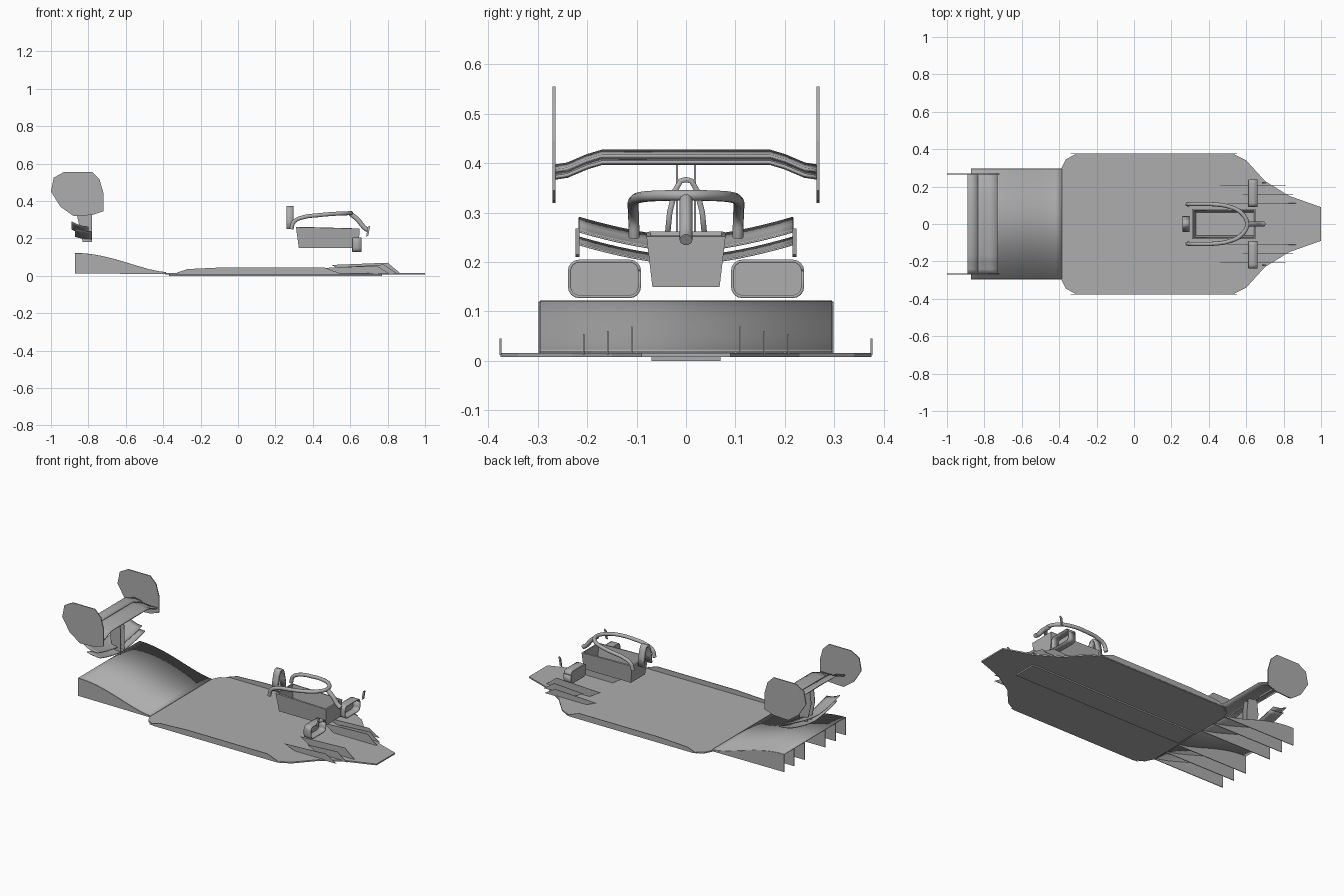
import bpy, bmesh, math
from mathutils import Vector

cube = bpy.data.objects.get("Cube")
if cube:
    bpy.data.objects.remove(cube, do_unlink=True)

grey = bpy.data.materials.new("plain_grey")
grey.use_nodes = True
COLOUR = (0.42, 0.42, 0.42, 1)
grey.diffuse_color = COLOUR
grey.node_tree.nodes["Principled BSDF"].inputs["Base Color"].default_value = COLOUR


def finish(name, bm, smooth=False):
    """Turn a bmesh into a named grey object."""
    bmesh.ops.recalc_face_normals(bm, faces=bm.faces[:])
    me = bpy.data.meshes.new(name)
    bm.to_mesh(me)
    bm.free()
    me.materials.append(grey)
    ob = bpy.data.objects.new(name, me)
    bpy.context.collection.objects.link(ob)
    if smooth:
        bpy.ops.object.select_all(action='DESELECT')
        ob.select_set(True)
        bpy.context.view_layer.objects.active = ob
        bpy.ops.object.shade_smooth_by_angle(angle=math.radians(35))
    return ob


def prism(name, outline, axis, low, high):
    """Extrude an outline along one axis; outline uses the other two in order."""
    bm = bmesh.new()

    def loop(d):
        out = []
        for a, b in outline:
            co = [a, b]
            co.insert(axis, d)
            out.append(bm.verts.new(co))
        return out
    lo, hi = loop(low), loop(high)
    bm.faces.new(lo)
    bm.faces.new(hi)
    n = len(lo)
    for i in range(n):
        j = (i + 1) % n
        bm.faces.new((lo[i], lo[j], hi[j], hi[i]))
    return finish(name, bm)


def sheet(name, rows, thickness, smooth=True):
    """Skin equal-length rows of points and thicken the result."""
    bm = bmesh.new()
    vs = [[bm.verts.new(p) for p in row] for row in rows]
    for a, b in zip(vs, vs[1:]):
        for i in range(len(a) - 1):
            bm.faces.new((a[i], a[i + 1], b[i + 1], b[i]))
    ob = finish(name, bm, smooth)
    mod = ob.modifiers.new("thickness", 'SOLIDIFY')
    mod.thickness = thickness
    mod.offset = 0
    return ob


def tube(name, points, radius, sides=3):
    """Smooth round bar through the points."""
    cu = bpy.data.curves.new(name, 'CURVE')
    cu.dimensions = '3D'
    cu.bevel_depth = radius
    cu.bevel_resolution = sides
    cu.use_fill_caps = True
    cu.resolution_u = 6
    sp = cu.splines.new('BEZIER')
    sp.bezier_points.add(len(points) - 1)
    for bp, p in zip(sp.bezier_points, points):
        bp.co = p
        bp.handle_left_type = bp.handle_right_type = 'AUTO'
    cu.materials.append(grey)
    ob = bpy.data.objects.new(name, cu)
    bpy.context.collection.objects.link(ob)


def rounded(w, h, r, cx, cz, steps=4):
    """Rounded rectangle outline."""
    pts = []
    for k, (sx, sz) in enumerate(((1, 1), (-1, 1), (-1, -1), (1, -1))):
        for i in range(steps + 1):
            t = math.radians(90 * (k + i / steps))
            pts.append((cx + sx * (w / 2 - r) + r * math.cos(t),
                        cz + sz * (h / 2 - r) + r * math.sin(t)))
    return pts


SIDES = (("left", 1), ("right", -1))

# Floor pan and plank
half = [(1, .09), (.83, .15), (.7, .23), (.6, .34), (.53, .375), (-.31, .375),
        (-.365, .345), (-.39, .295)]
prism("floor_pan", half + [(x, -y) for x, y in reversed(half)], 2, .008, .016)
prism("floor_plank", [(-.37, -.07), (.77, -.07), (.77, .07), (-.37, .07)], 2, 0, .009)

# Raised edge strips and front fences
edge = [(-.34, .012), (-.27, .036), (-.08, .045), (.46, .045), (.55, .012)]
FENCES = ((.11, .50, .87, .07), (.158, .58, .85, .06), (.207, .46, .81, .054))
for side, s in SIDES:
    prism(side + "_floor_edge", edge, 1, s * .375 - .002, s * .375 + .002)
    for i, (y, back, front, top) in enumerate(FENCES):
        shape = [(back + .08, .012), (back, top - .012), (front - .07, top), (front, .012)]
        prism(f"{side}_floor_fence_{i + 1}", shape, 1, s * y - .0015, s * y + .0015)

# Diffuser ramp with side walls and strakes below it
ramp = []
for i in range(15):
    t = i / 14
    ramp.append((-.385 - .487 * t, .018 + .102 * math.sin(t * math.pi / 2) ** 1.5))
sheet("diffuser_ramp", [[(x, y, z) for y in (-.295, .295)] for x, z in ramp], .004)
for side, s in SIDES:
    for i, y in enumerate((.296, .2, .1)):
        prism(f"{side}_diffuser_strake_{i + 1}", ramp + [(-.872, .012), (-.385, .01)],
              1, s * y - .002, s * y + .002)

# Rear wing endplates, main plane and flap
plate = [(-.985, .525), (-.93, .555), (-.78, .555), (-.74, .515), (-.72, .445),
         (-.72, .345), (-.78, .325), (-.88, .32), (-.95, .37), (-1, .45)]
for side, s in SIDES:
    prism(side + "_wing_endplate", plate, 1, s * .267 - .003, s * .267 + .003)
span = [(-.266, -.03), (-.24, -.026), (-.2, -.009), (-.17, 0)]
span += [(-y, z) for y, z in reversed(span)]
main = [(-.73, .402), (-.77, .400), (-.81, .403), (-.84, .409)]
flap = [(-.835, .414), (-.865, .418), (-.89, .424)]
for name, chord in (("wing_main_plane", main), ("wing_flap", flap)):
    sheet(name, [[(x, y, z + dz) for x, z in chord] for y, dz in span], .007)

# Wing pylons
pylon = [(-.86, .32), (-.85, .405), (-.79, .405), (-.78, .32), (-.78, .18), (-.83, .18)]
for side, s in SIDES:
    prism(side + "_wing_pylon", pylon, 1, s * .018 - .002, s * .018 + .002)

# Two-tier beam wing
for tier, x0, z0, rise in (("upper", -.80, .222, .028), ("lower", -.78, .196, .014)):
    rows = []
    for i in range(-8, 9):
        y = i / 8 * .217
        lift = .04 * (abs(y) / .217) ** 1.6
        rows.append([(x0 - .09 * t, y, z0 + lift + rise * t * t) for t in (0, .35, .7, 1)])
    sheet(tier + "_beam_wing", rows, .004)

# Cockpit tub, open at the top
bm = bmesh.new()
top = [bm.verts.new(p) for p in ((.31, -.08, .26), (.65, -.08, .252), (.65, .08, .252), (.31, .08, .26))]
low = [bm.verts.new(p) for p in ((.325, -.068, .15), (.645, -.068, .15), (.645, .068, .15), (.325, .068, .15))]
bm.faces.new(low)
for i in range(4):
    j = (i + 1) % 4
    bm.faces.new((low[i], low[j], top[j], top[i]))
tub = finish("cockpit_tub", bm)
mod = tub.modifiers.new("wall", 'SOLIDIFY')
mod.thickness = .012

# Protective hoop above the cockpit and its front strut
arm = [(.285, .105, .25), (.30, .106, .29), (.345, .107, .312), (.43, .105, .324),
       (.51, .092, .331), (.575, .058, .334)]
hoop = arm + [(.605, 0, .335)] + [(x, -y, z) for x, y, z in reversed(arm)]
tube("cockpit_hoop", hoop, .011)
tube("hoop_strut", [(.6, 0, .333), (.64, 0, .3), (.675, 0, .258), (.695, 0, .245)], .013)

# Roll hoop behind the cockpit
arch = [(-.038, .25), (-.033, .30), (-.022, .345), (-.011, .364), (0, .367)]
arch += [(-y, z) for y, z in reversed(arch[:-1])]
sheet("roll_hoop", [[(x, y, z) for y, z in arch] for x in (.258, .296)], .011)

# Side inlets: a rounded shell with a closed back
for side, s in SIDES:
    outline = rounded(.142, .072, .02, s * .165, .166)
    sheet(side + "_inlet_shell",
          [[(x, y, z) for y, z in outline + outline[:1]] for x in (.612, .66)], .006)
    prism(side + "_inlet_back", outline, 0, .610, .615)

# Small upright mirror plates
mirror = [(.685, .21), (.697, .215), (.706, .268), (.694, .262)]
for side, s in SIDES:
    prism(side + "_mirror_plate", mirror, 1, s * .22 - .004, s * .22 + .004)
